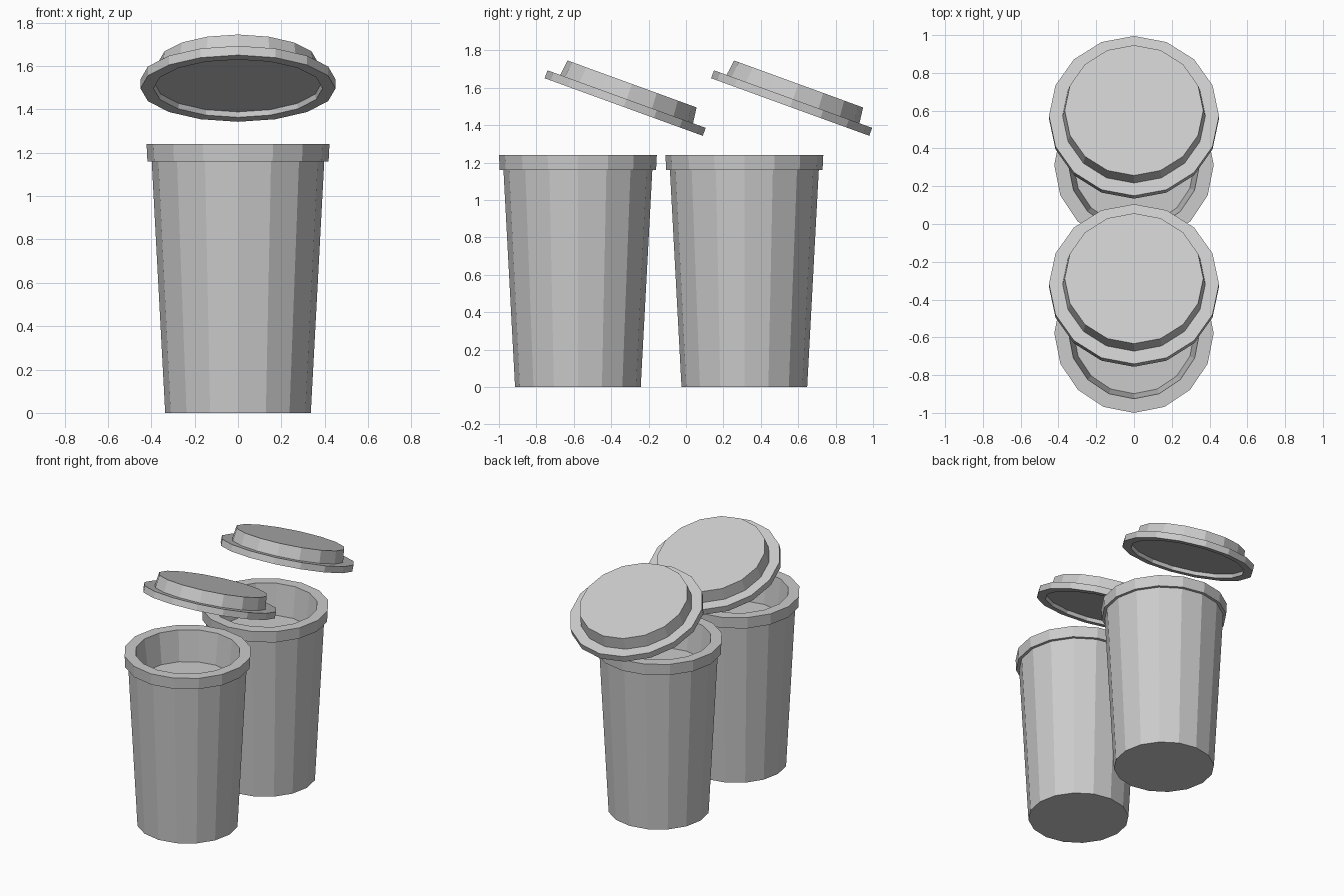
import bpy
import bmesh
from math import radians, sin, cos, pi

SIDES = 16

cube = bpy.data.objects.get("Cube")
if cube:
    bpy.data.objects.remove(cube, do_unlink=True)

# One plain grey for everything
grey = bpy.data.materials.new("plain grey")
grey.use_nodes = True
colour = (0.6, 0.6, 0.6, 1)
grey.diffuse_color = colour
grey.node_tree.nodes["Principled BSDF"].inputs["Base Color"].default_value = colour


def lathe(name, profile, location, tilt=0):
    """Spin a (radius, height) profile into a closed, flat-faced solid."""
    bm = bmesh.new()
    rings = [[bm.verts.new((r * cos(2 * pi * i / SIDES), r * sin(2 * pi * i / SIDES), z))
              for i in range(SIDES)] for r, z in profile]
    for low, high in zip(rings, rings[1:]):
        for i in range(SIDES):
            j = (i + 1) % SIDES
            bm.faces.new((low[i], low[j], high[j], high[i]))
    bm.faces.new(rings[0][::-1])
    bm.faces.new(rings[-1])
    bmesh.ops.recalc_face_normals(bm, faces=bm.faces)
    mesh = bpy.data.meshes.new(name)
    bm.to_mesh(mesh)
    bm.free()
    mesh.materials.append(grey)
    obj = bpy.data.objects.new(name, mesh)
    obj.location = location
    obj.rotation_euler.x = radians(tilt)
    bpy.context.collection.objects.link(obj)
    return obj


# Tapered body, overhanging rim, then the inner wall down to the filled level
cup_profile = [(0.336, 0), (0.398, 1.16), (0.418, 1.16), (0.422, 1.24),
               (0.347, 1.24), (0.32, 1.02)]

# Recessed underside, wide flange, raised top disc
lid_profile = [(0.385, 0.025), (0.39, 0), (0.45, 0), (0.45, 0.045),
               (0.378, 0.045), (0.367, 0.131)]

# Two cups, each with a tilted lid floating above it
for label, y in (("front", -0.578), ("back", 0.312)):
    lathe(label + "_cup", cup_profile, (0, y, 0))
    lathe(label + "_lid", lid_profile, (0, y + 0.245, 1.497), tilt=-20)
